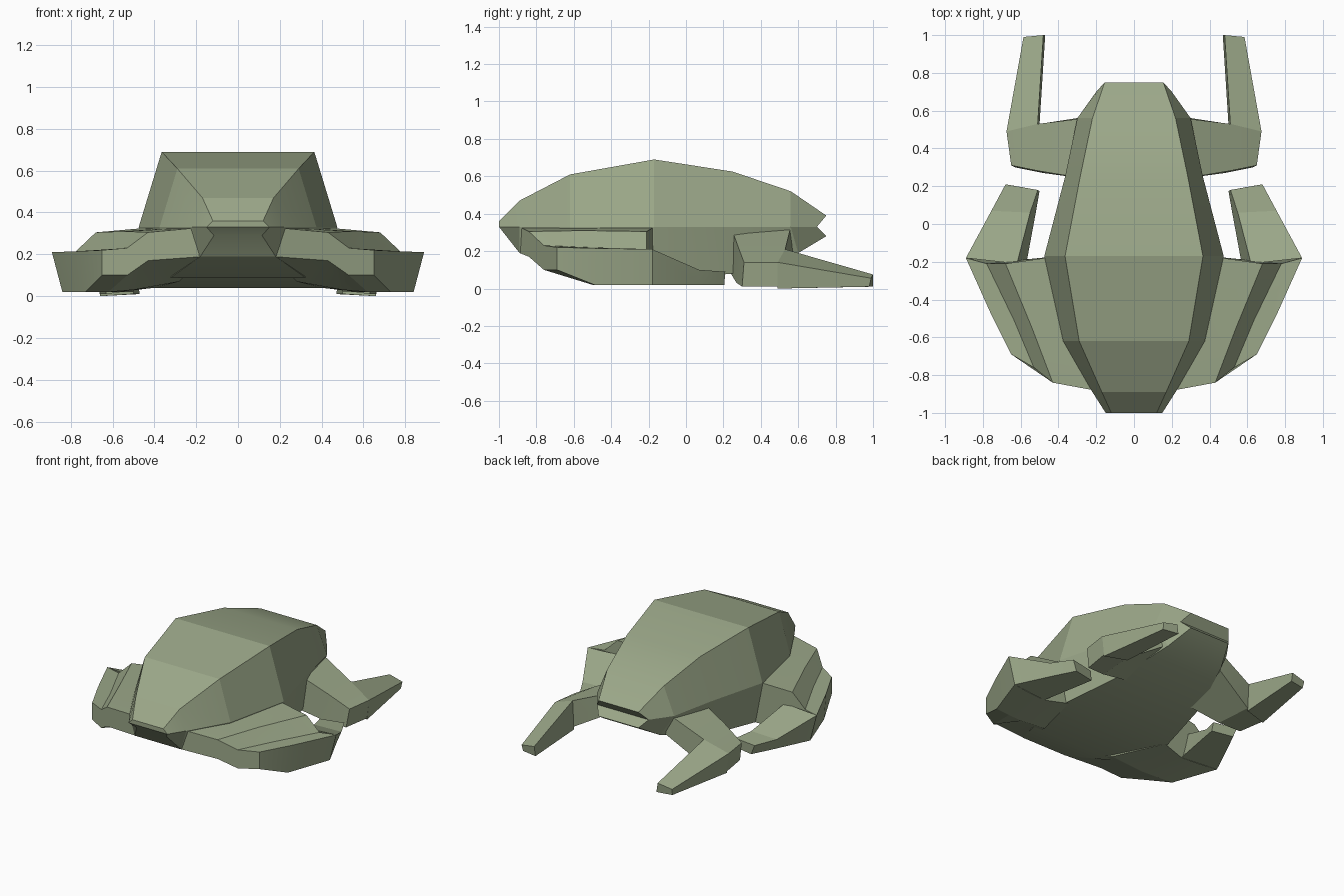
import bpy, bmesh, math


def loft(name, rings, mirror=False, cap_split=None):
    """Skin a chain of equal-length rings and close both ends."""
    bm = bmesh.new()
    rows = [[bm.verts.new(p) for p in ring] for ring in rings]
    n = len(rows[0])
    for a, b in zip(rows, rows[1:]):
        for i in range(n):
            j = (i + 1) % n
            bm.faces.new((a[i], a[j], b[j], b[i]))
    for row in (rows[0], rows[-1]):
        if cap_split:
            for cap in cap_split:
                bm.faces.new([row[i] for i in cap])
        else:
            bm.faces.new(row)
    bmesh.ops.recalc_face_normals(bm, faces=bm.faces[:])
    mesh = bpy.data.meshes.new(name)
    bm.to_mesh(mesh)
    bm.free()
    for p in mesh.polygons:
        p.use_smooth = True
    mesh.set_sharp_from_angle(angle=math.radians(16))
    mesh.materials.append(green)
    ob = bpy.data.objects.new(name, mesh)
    bpy.context.collection.objects.link(ob)
    if mirror:
        mod = ob.modifiers.new("mirror", 'MIRROR')
        mod.use_mirror_merge = False
    return ob


green = bpy.data.materials.new("moss_green")
green.diffuse_color = (0.33, 0.39, 0.25, 1)

# Body: (top y, half width, z), (side y, half width), (belly y, half width, z)
stations = [
    ((-1.0, .12, .36), (-1.0, .15), (-.96, .115, .29)),
    ((-.89, .17, .47), (-.89, .22), (-.89, .18, .19)),
    ((-.62, .29, .61), (-.62, .375), (-.62, .32, .09)),
    ((-.17, .365, .69), (-.17, .475), (-.17, .42, .04)),
    ((.25, .285, .625), (.25, .365), (.25, .33, .08)),
    ((.56, .22, .52), (.56, .30), (.60, .22, .19)),
    ((.75, .155, .39), (.70, .20), (.75, .155, .28)),
]
rings = []
for (ty, tw, tz), (sy, sw), (by, bw, bz) in stations:
    rings.append([(-tw, ty, tz), (tw, ty, tz), (sw, sy, .33),
                  (bw, by, bz), (-bw, by, bz), (-sw, sy, .33)])
# The split end caps make the notched mouth at the back and the blunt front
loft("body", rings, cap_split=[(0, 1, 2, 5), (5, 2, 3, 4)])

# Folded thigh with the stepped lower leg beside it
loft("hind_leg", [
    [(.16, -.89, .33), (.43, -.84, .305), (.53, -.76, .23), (.65, -.69, .22),
     (.65, -.69, .10), (.53, -.76, .10), (.43, -.84, .17), (.16, -.89, .19)],
    [(.28, -.60, .33), (.54, -.55, .31), (.635, -.51, .22), (.76, -.47, .215),
     (.73, -.49, .02), (.62, -.50, .02), (.50, -.52, .03), (.28, -.55, .07)],
    [(.40, -.17, .33), (.68, -.21, .305), (.78, -.21, .21), (.89, -.18, .21),
     (.84, -.18, .02), (.70, -.20, .02), (.57, -.21, .02), (.40, -.17, .04)],
], mirror=True)

# Hind foot
loft("hind_foot", [
    [(.62, -.21, .21), (.89, -.18, .21), (.84, -.18, .02), (.57, -.21, .02)],
    [(.55, .06, .10), (.755, .07, .10), (.72, .07, .02), (.52, .06, .02)],
    [(.51, .18, .085), (.68, .21, .09), (.65, .205, .02), (.50, .175, .02)],
], mirror=True)

# Upper arm, sloping from shoulder to elbow
loft("upper_arm", [
    [(.26, .24, .33), (.26, .56, .33), (.24, .57, .19), (.26, .24, .08)],
    [(.50, .28, .22), (.51, .53, .21), (.50, .53, .03), (.48, .27, .03)],
    [(.65, .31, .14), (.675, .49, .14), (.66, .49, .01), (.63, .30, .01)],
], mirror=True)

# Forearm
loft("forearm", [
    [(.51, .53, .21), (.675, .49, .14), (.66, .49, 0), (.50, .53, .01)],
    [(.48, 1.0, .075), (.585, .99, .055), (.58, .98, .01), (.47, 1.0, .01)],
], mirror=True)
